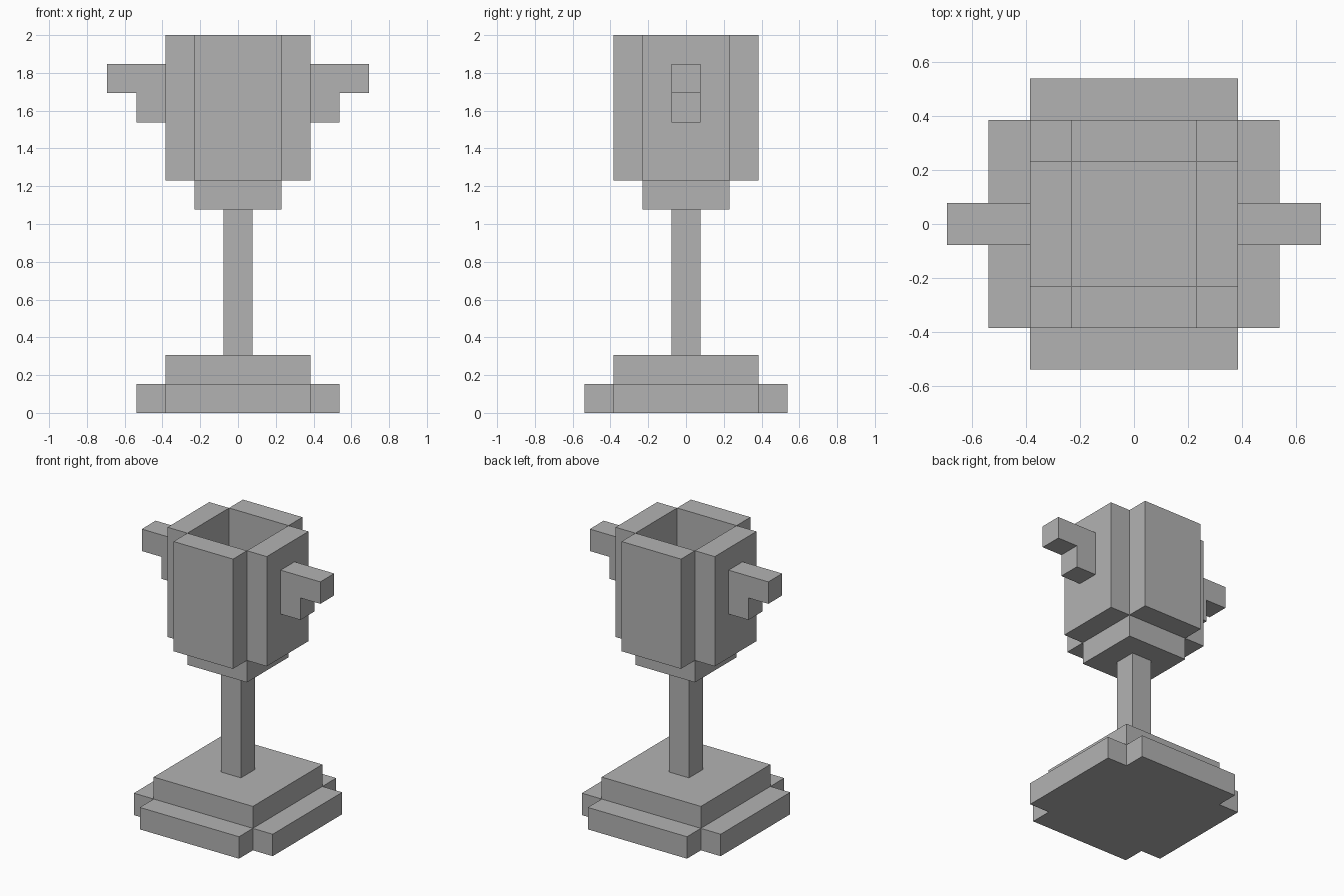
import bpy
import bmesh
from math import pi
from mathutils import Matrix, Vector

cube = bpy.data.objects.get("Cube")
if cube:
    bpy.data.objects.remove(cube, do_unlink=True)

U = 2 / 13  # one block of the stepped design

grey = bpy.data.materials.new("plain grey")
grey.use_nodes = True
grey.diffuse_color = (0.45, 0.45, 0.45, 1)
grey.node_tree.nodes["Principled BSDF"].inputs["Base Color"].default_value = grey.diffuse_color


def prism(name, outline, start, depth, turn=Matrix()):
    """Extrude a flat outline, measured in blocks, then turn it into place."""
    bm = bmesh.new()
    face = bm.faces.new([bm.verts.new((x, y, start)) for x, y in outline])
    top = bmesh.ops.extrude_face_region(bm, geom=[face])["geom"]
    bmesh.ops.translate(bm, vec=Vector((0, 0, depth)),
                        verts=[v for v in top if isinstance(v, bmesh.types.BMVert)])
    bmesh.ops.transform(bm, matrix=Matrix.Scale(U, 4) @ turn, verts=bm.verts)
    bmesh.ops.recalc_face_normals(bm, faces=bm.faces)
    mesh = bpy.data.meshes.new(name)
    bm.to_mesh(mesh)
    bm.free()
    mesh.materials.append(grey)
    obj = bpy.data.objects.new(name, mesh)
    bpy.context.collection.objects.link(obj)
    return obj


def rect(x0, x1, y0, y1):
    return [(x0, y0), (x1, y0), (x1, y1), (x0, y1)]


def square(half):
    return rect(-half, half, -half, half)


# Foot: a square with notched corners, then a square step
a, b = 3.5, 2.5
notched = []
for sx, sy in ((1, 1), (-1, 1), (-1, -1), (1, -1)):
    corner = [(a * sx, b * sy), (b * sx, b * sy), (b * sx, a * sy)]
    notched += corner if sx == sy else corner[::-1]
prism("foot_base", notched, 0, 1)
prism("foot_step", square(b), 1, 1)

# Stem and cup floor
prism("stem", square(0.5), 2, 5)
prism("cup_floor", square(1.5), 7, 1)

# Four cup walls around the open hollow
for i, side in enumerate(("left", "back", "right", "front")):
    prism("cup_wall_" + side, rect(1.5, 2.5, -1.5, 1.5), 8, 5,
          Matrix.Rotation(i * pi / 2, 4, "Z"))

# Stepped handles on both sides
handle = [(2.5, 10), (3.5, 10), (3.5, 11), (4.5, 11), (4.5, 12), (2.5, 12)]
upright = Matrix.Rotation(pi / 2, 4, "X")
for side, angle in (("left", 0), ("right", pi)):
    prism("handle_" + side, handle, -0.5, 1, Matrix.Rotation(angle, 4, "Z") @ upright)
